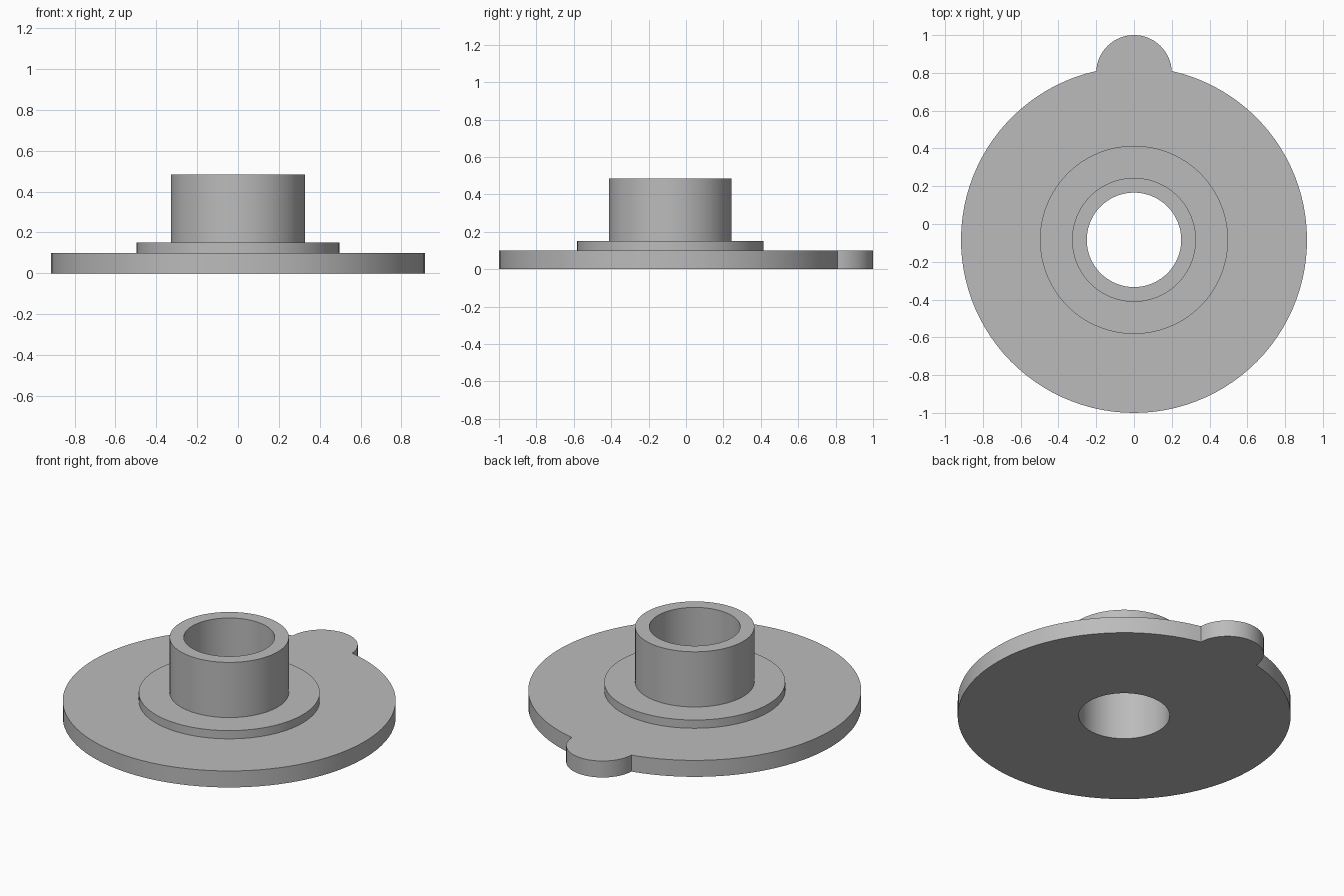
import bpy, bmesh, math

if "Cube" in bpy.data.objects:
    bpy.data.objects.remove(bpy.data.objects["Cube"], do_unlink=True)

SEGMENTS = 96
AXIS_Y = -0.084          # shared axis of disc, collar and hub
DISC_R, BORE_R = 0.916, 0.25
LUG_Y, LUG_R = 0.8, 0.2
PLATE_H, COLLAR_TOP, HUB_TOP = 0.1, 0.15, 0.485

grey = bpy.data.materials.new("plain grey")
grey.use_nodes = True
grey.diffuse_color = (0.5, 0.5, 0.5, 1)
grey.node_tree.nodes["Principled BSDF"].inputs["Base Color"].default_value = grey.diffuse_color


def arc(cy, radius, start, end, steps):
    """Points on an arc around (0, cy), both ends included."""
    angles = [start + (end - start) * i / steps for i in range(steps + 1)]
    return [(radius * math.cos(a), cy + radius * math.sin(a)) for a in angles]


def finish(name, bm):
    bmesh.ops.recalc_face_normals(bm, faces=bm.faces)
    mesh = bpy.data.meshes.new(name)
    bm.to_mesh(mesh)
    bm.free()
    mesh.materials.append(grey)
    obj = bpy.data.objects.new(name, mesh)
    bpy.context.collection.objects.link(obj)
    bpy.ops.object.select_all(action='DESELECT')
    obj.select_set(True)
    bpy.context.view_layer.objects.active = obj
    bpy.ops.object.shade_smooth_by_angle(angle=math.radians(30))


def add_loop(bm, points):
    verts = [bm.verts.new((x, y, 0)) for x, y in points]
    return [bm.edges.new((v, verts[i - 1])) for i, v in enumerate(verts)]


# Base plate: disc outline merged with the rear lug, pierced by the bore
reach = LUG_Y - AXIS_Y
along = (DISC_R ** 2 - LUG_R ** 2 + reach ** 2) / (2 * reach)
half = math.sqrt(DISC_R ** 2 - along ** 2)
disc_a = math.atan2(along, half)
lug_a = math.atan2(along - reach, half)
outline = arc(AXIS_Y, DISC_R, math.pi - disc_a, 2 * math.pi + disc_a, SEGMENTS)
outline += arc(LUG_Y, LUG_R, lug_a, math.pi - lug_a, SEGMENTS // 3)[1:-1]
bore = arc(AXIS_Y, BORE_R, 0, 2 * math.pi, SEGMENTS)[:-1]

bm = bmesh.new()
edges = add_loop(bm, outline) + add_loop(bm, bore)
bmesh.ops.triangle_fill(bm, edges=edges, use_beauty=True)
top = bmesh.ops.extrude_face_region(bm, geom=bm.faces[:], use_keep_orig=True)
for v in top["geom"]:
    if isinstance(v, bmesh.types.BMVert):
        v.co.z = PLATE_H
finish("base_plate", bm)


# Collar and hub: rectangular sections turned around the bore
def turned_ring(name, outer, bottom, height_top):
    bm = bmesh.new()
    section = [(BORE_R, bottom), (outer, bottom), (outer, height_top), (BORE_R, height_top)]
    rings = []
    for r, z in section:
        points = arc(AXIS_Y, r, 0, 2 * math.pi, SEGMENTS)[:-1]
        rings.append([bm.verts.new((x, y, z)) for x, y in points])
    for k, ring in enumerate(rings):
        below = rings[k - 1]
        for i in range(SEGMENTS):
            bm.faces.new((below[i - 1], below[i], ring[i], ring[i - 1]))
    finish(name, bm)


turned_ring("collar", 0.498, PLATE_H, COLLAR_TOP)
turned_ring("hub_tube", 0.328, COLLAR_TOP, HUB_TOP)
